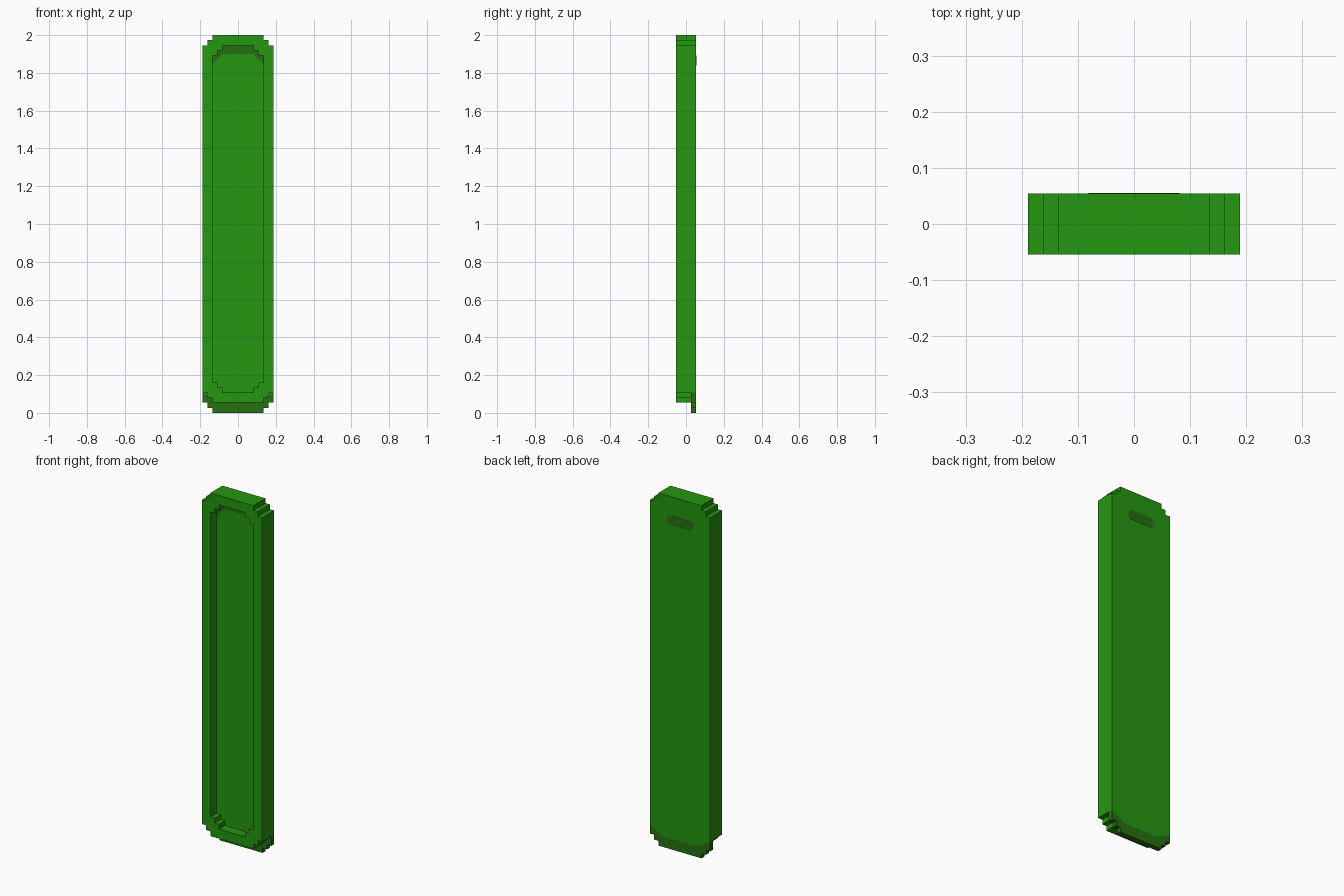
import bpy
import bmesh

if "Cube" in bpy.data.objects:
    bpy.data.objects.remove(bpy.data.objects["Cube"], do_unlink=True)

U = 2 / 74                      # one step of the blocky grid
HALF_W, FRONT, BACK = 7 * U, -2 * U, 2 * U
FLOOR, PLATE = 0.0, U           # recess floor and front of the back plate


def make_material(name, rgb):
    mat = bpy.data.materials.new(name)
    mat.use_nodes = True
    mat.diffuse_color = (*rgb, 1)
    mat.node_tree.nodes["Principled BSDF"].inputs["Base Color"].default_value = (*rgb, 1)
    return mat


GREEN = make_material("green", (0.018, 0.31, 0.005))
DARK = make_material("dark green", (0.019, 0.165, 0.006))


def finish(bm, name, mat):
    bmesh.ops.recalc_face_normals(bm, faces=bm.faces)
    mesh = bpy.data.meshes.new(name)
    bm.to_mesh(mesh)
    bm.free()
    mesh.materials.append(mat)
    obj = bpy.data.objects.new(name, mesh)
    bpy.context.collection.objects.link(obj)
    return obj


def stair(w, z, up):
    """Stepped edge from -w to +w with two-step corners; up = 1 top, -1 bottom."""
    right = [(w - 2 * U, z), (w - 2 * U, z - up * U), (w - U, z - up * U),
             (w - U, z - up * 2 * U), (w, z - up * 2 * U)]
    return [(-x, h) for x, h in reversed(right)] + right


def outline(w, z0, z1):
    return stair(w, z1, 1) + stair(w, z0, -1)[::-1]


def prism(name, points, y0, y1, mat):
    """Extrude an x-z outline from y0 to y1."""
    bm = bmesh.new()
    a = [bm.verts.new((x, y0, z)) for x, z in points]
    b = [bm.verts.new((x, y1, z)) for x, z in points]
    bm.faces.new(a)
    bm.faces.new(b[::-1])
    for i in range(len(a)):
        j = (i + 1) % len(a)
        bm.faces.new((a[i], b[i], b[j], a[j]))
    return finish(bm, name, mat)


# Raised frame with a stepped opening
outer = outline(HALF_W, 2 * U, 2.0)
inner = outline(HALF_W - 2 * U, 4 * U, 2.0 - 2 * U)
bm = bmesh.new()
loops = [[bm.verts.new((x, y, z)) for x, z in pts] for pts, y in
         ((outer, FRONT), (inner, FRONT), (inner, PLATE), (outer, PLATE))]
for k in range(4):
    a, b = loops[k], loops[(k + 1) % 4]
    for i in range(len(a)):
        j = (i + 1) % len(a)
        bm.faces.new((a[i], a[j], b[j], b[i]))
finish(bm, "frame", GREEN)

# Recess floor, split by the lower edge of its dark top band
w = HALF_W - 2 * U
band = [(w, 1.845), (w - 2 * U, 1.9), (-w + 2 * U, 1.9), (-w, 1.845)]
prism("recess_top_band", stair(w, 2.0 - 2 * U, 1) + band, FLOOR, PLATE, DARK)
prism("recess_floor", band[::-1] + stair(w, 4 * U, -1)[::-1], FLOOR, PLATE, GREEN)

# Back plate with a dark lower lip
lip = [(HALF_W, 4 * U), (4 * U, 0.06), (-4 * U, 0.06), (-HALF_W, 4 * U)]
prism("back_plate", stair(HALF_W, 2.0, 1) + lip, PLATE, BACK, GREEN)
prism("lower_lip", lip[::-1] + stair(HALF_W, 0.0, -1)[::-1], PLATE, BACK, DARK)

# Dark slot marking near the top of the back
slot = [(0.066, 1.892), (0.081, 1.876), (0.081, 1.854), (0.066, 1.838)]
slot += [(-x, z) for x, z in reversed(slot)]
prism("back_slot", slot, BACK - 0.001, BACK + 0.001, DARK)
